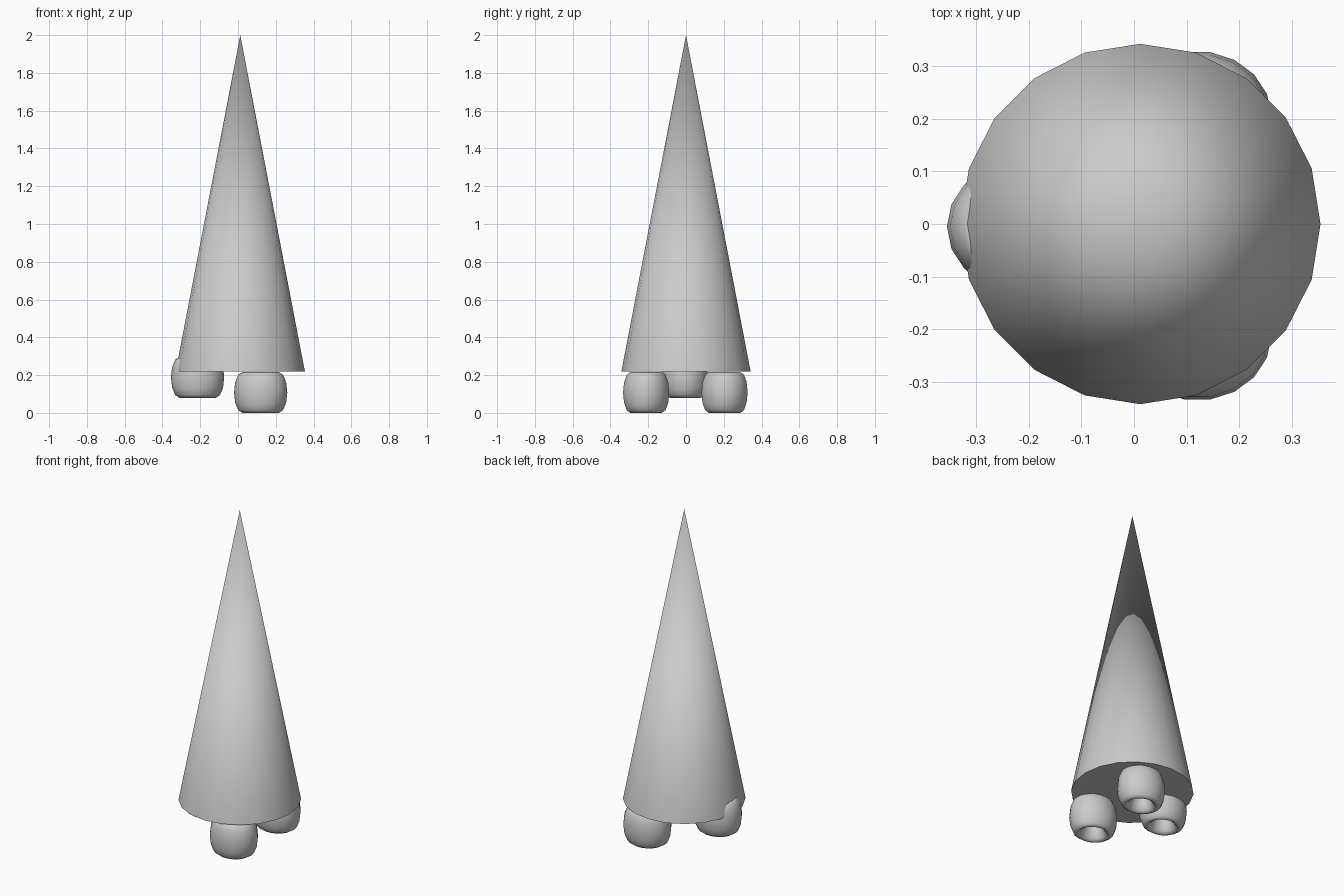
import bpy
from math import radians

if "Cube" in bpy.data.objects:
    bpy.data.objects.remove(bpy.data.objects["Cube"])

CX = 0.012  # cone axis


def smooth(obj, angle):
    bpy.ops.object.select_all(action='DESELECT')
    obj.select_set(True)
    bpy.context.view_layer.objects.active = obj
    bpy.ops.object.shade_smooth_by_angle(angle=radians(angle))


# Tall 20-sided cone body with closed base
bpy.ops.mesh.primitive_cone_add(vertices=20, radius1=0.342, radius2=0, depth=1.78,
                                location=(CX, 0, 1.11), rotation=(0, 0, 0))
body = bpy.context.object
body.name = "cone_body"
# put a vertex on the +x axis
body.rotation_euler.z = radians(90)
smooth(body, 40)


# Barrel-shaped ring feet: tall stretched tori, open through the middle
def foot(name, x, y, z, sy):
    bpy.ops.mesh.primitive_torus_add(major_segments=18, minor_segments=12,
                                     major_radius=0.096, minor_radius=0.045,
                                     location=(x, y, z))
    obj = bpy.context.object
    obj.name = name
    obj.scale = (1, sy, 0.108 / 0.045)
    smooth(obj, 60)


foot("front_foot", 0.12, -0.211, 0.108, 0.88)
foot("back_foot", 0.12, 0.204, 0.108, 0.88)
foot("left_foot", -0.214, -0.005, 0.188, 0.88)
